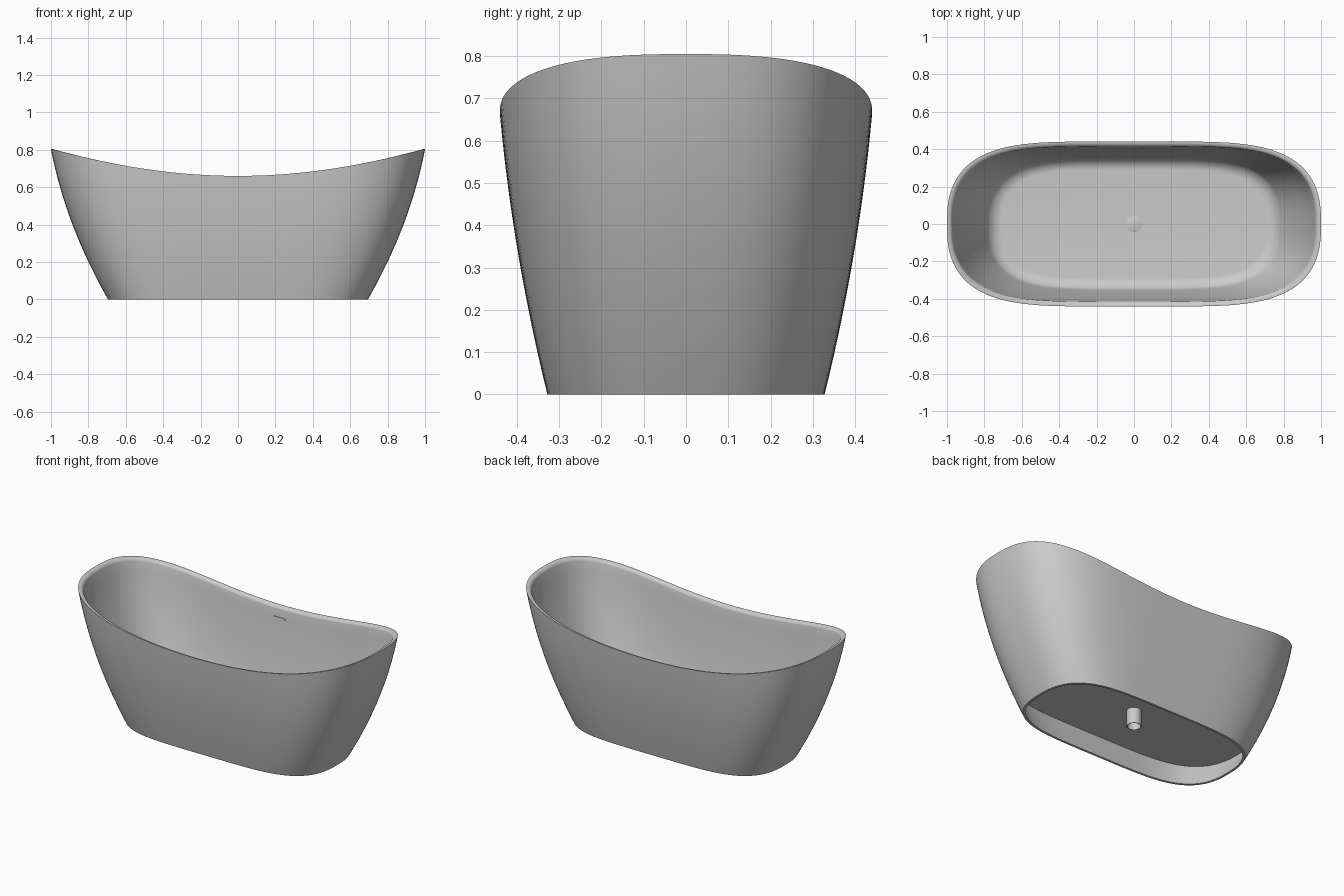
import bpy, bmesh
from math import sin, cos, pi, copysign

cube = bpy.data.objects.get("Cube")
if cube:
    bpy.data.objects.remove(cube)

SEG = 128
FLOOR, UNDER = 0.17, 0.15
WALL, LIP, FILLET = 0.025, 0.014, 0.05


def make_material(name, colour):
    mat = bpy.data.materials.new(name)
    mat.use_nodes = True
    mat.diffuse_color = colour
    mat.node_tree.nodes["Principled BSDF"].inputs["Base Color"].default_value = colour
    return mat


white = make_material("white enamel", (0.6, 0.6, 0.6, 1))


def add_object(name, bm):
    bmesh.ops.recalc_face_normals(bm, faces=bm.faces)
    mesh = bpy.data.meshes.new(name)
    bm.to_mesh(mesh)
    bm.free()
    obj = bpy.data.objects.new(name, mesh)
    bpy.context.collection.objects.link(obj)
    mesh.materials.append(white)
    bpy.ops.object.select_all(action='DESELECT')
    obj.select_set(True)
    bpy.context.view_layer.objects.active = obj
    bpy.ops.object.shade_smooth_by_angle(angle=0.6)
    return obj


def skin(name, rings, close=False):
    """Bridge a list of point rings; cap both ends or join them in a loop."""
    bm = bmesh.new()
    loops = [[bm.verts.new(p) for p in ring] for ring in rings]
    pairs = list(zip(loops, loops[1:]))
    if close:
        pairs.append((loops[-1], loops[0]))
    else:
        bm.faces.new(loops[0])
        bm.faces.new(loops[-1])
    for a, b in pairs:
        for i in range(len(a)):
            j = (i + 1) % len(a)
            bm.faces.new((a[i], a[j], b[j], b[i]))
    return add_object(name, bm)


# Body outline: half length and half width grow with height
def half_length(z):
    return 0.695 + 0.57 * z - 0.237 * z * z


def half_width(z):
    return 0.328 + 0.247 * z - 0.117 * z * z


def tub_ring(height, inset):
    """Rounded outline whose height may depend on the local rim height."""
    points = []
    for i in range(SEG):
        t = 2 * pi * i / SEG
        u = cos(t)
        v = copysign(max(0, 1 - abs(u) ** 4.5) ** 0.385, sin(t))
        z = height(0.66 + 0.145 * u * u)
        points.append(((half_length(z) - inset) * u, (half_width(z) - inset) * v, z))
    return points


# Tub shell: hollow foot, outer wall, rim, inner wall and floor in one skin
rings = [tub_ring(lambda r: UNDER, LIP), tub_ring(lambda r: UNDER / 2, LIP),
         tub_ring(lambda r: 0, LIP)]
for k in range(15):
    rings.append(tub_ring(lambda r: r * k / 14, 0))
for k in range(1, 7):
    a = k / 6 * pi / 2
    rings.append(tub_ring(lambda r: r - 0.02 * (1 - cos(a)), WALL * sin(a)))
start = FLOOR + FILLET
for k in range(1, 11):
    rings.append(tub_ring(lambda r: start + (r - 0.02 - start) * (1 - k / 10), WALL))
for k in range(1, 9):
    a = k / 8 * pi / 2
    rings.append(tub_ring(lambda r: FLOOR + FILLET * (1 - sin(a)),
                          WALL + FILLET * (1 - cos(a))))
skin("tub_shell", rings)


def circle(radius, z):
    return [(radius * cos(2 * pi * i / 48), radius * sin(2 * pi * i / 48), z)
            for i in range(48)]


# Drain: plug in the floor and open pipe below it
skin("drain_plug", [circle(0.043, FLOOR - 0.01), circle(0.043, FLOOR + 0.002),
                    circle(0.041, FLOOR + 0.003)])
skin("drain_ring", [circle(0.045, FLOOR - 0.01), circle(0.045, FLOOR + 0.002),
                    circle(0.048, FLOOR + 0.002), circle(0.048, FLOOR - 0.01)], close=True)
skin("drain_pipe", [circle(0.042, UNDER + 0.01), circle(0.042, 0.05),
                    circle(0.038, 0.05), circle(0.038, UNDER + 0.01)], close=True)


# Overflow slot: small rounded plate on the back inner wall
def slot_ring(depth):
    points = []
    for i in range(32):
        t = 2 * pi * (i + 0.5) / 32
        z = 0.585 + 0.01 * sin(t)
        x = copysign(0.036, cos(t)) + 0.01 * cos(t)
        points.append((x, half_width(z) - WALL - depth, z))
    return points


skin("overflow_slot", [slot_ring(-0.004), slot_ring(0.004)])
